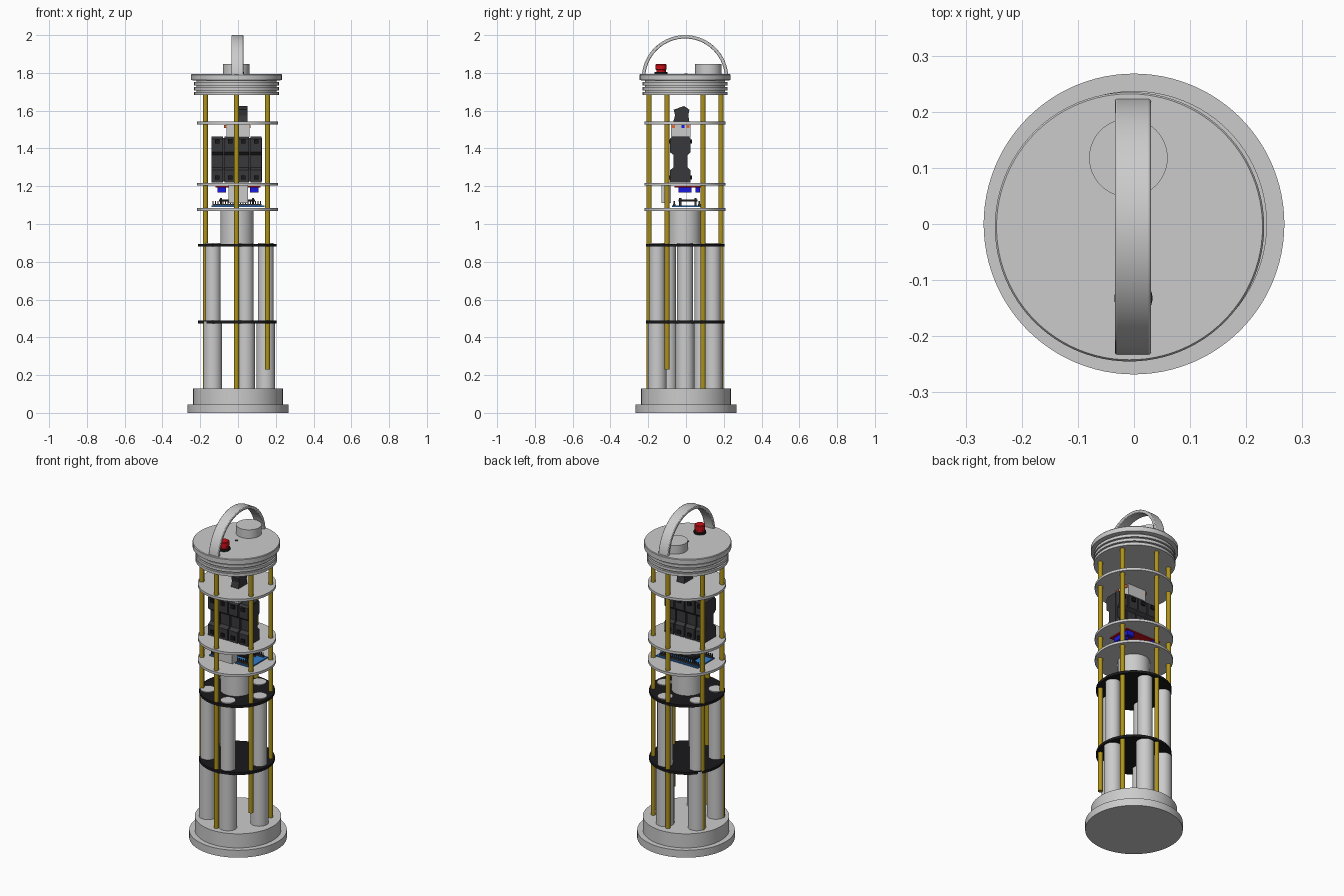
import bpy, bmesh, math
from mathutils import Vector

if "Cube" in bpy.data.objects:
    bpy.data.objects.remove(bpy.data.objects["Cube"])

CX, CY = -0.008, -0.005   # axis of the inner stack


def mat(name, r, g, b):
    m = bpy.data.materials.new(name)
    m.diffuse_color = (r, g, b, 1)
    m.use_nodes = True
    m.node_tree.nodes["Principled BSDF"].inputs["Base Color"].default_value = m.diffuse_color
    return m


BRASS = mat("brass", 0.42, 0.29, 0.01)
BLACK = mat("black", 0.01, 0.01, 0.012)
DARK = mat("dark_grey", 0.04, 0.04, 0.045)
RED = mat("red", 0.6, 0.005, 0.01)
BLUE = mat("blue", 0.01, 0.01, 0.75)
BOARD = mat("board_blue", 0.03, 0.2, 0.6)
ORANGE = mat("orange", 0.8, 0.15, 0.03)
WHITE = mat("white", 0.75, 0.75, 0.75)


def make(name, bm, m=None, smooth=True):
    bmesh.ops.recalc_face_normals(bm, faces=bm.faces)
    me = bpy.data.meshes.new(name)
    bm.to_mesh(me)
    bm.free()
    ob = bpy.data.objects.new(name, me)
    bpy.context.collection.objects.link(ob)
    if m:
        me.materials.append(m)
    if smooth:
        bpy.context.view_layer.objects.active = ob
        ob.select_set(True)
        bpy.ops.object.shade_smooth_by_angle(angle=math.radians(35))
        ob.select_set(False)
    return ob


def lathe(name, profile, x=CX, y=CY, m=None, n=64):
    """Stack of (radius, z) rings, capped at both ends."""
    bm = bmesh.new()
    rings = [[bm.verts.new((x + r * math.cos(2 * math.pi * i / n),
                            y + r * math.sin(2 * math.pi * i / n), z))
              for i in range(n)] for r, z in profile]
    for a, b in zip(rings, rings[1:]):
        for i in range(n):
            j = (i + 1) % n
            bm.faces.new((a[i], a[j], b[j], b[i]))
    bm.faces.new(rings[0])
    bm.faces.new(rings[-1])
    return make(name, bm, m)


def cyl(name, r, z0, z1, x=CX, y=CY, m=None, n=64):
    return lathe(name, [(r, z0), (r, z1)], x, y, m, n)


def box(name, x0, x1, y0, y1, z0, z1, m=None):
    return extrude_x(name, [(y0, z0), (y1, z0), (y1, z1), (y0, z1)], x0, x1, m, False)


def extrude_x(name, pts, x0, x1, m=None, smooth=False):
    """Extrude a (y, z) outline along x."""
    bm = bmesh.new()
    f = bm.faces.new([bm.verts.new((x0, y, z)) for y, z in pts])
    new = bmesh.ops.extrude_face_region(bm, geom=[f])["geom"]
    vs = [v for v in new if isinstance(v, bmesh.types.BMVert)]
    bmesh.ops.translate(bm, verts=vs, vec=Vector((x1 - x0, 0, 0)))
    return make(name, bm, m, smooth)


# Base with flange
lathe("base", [(0.268, 0), (0.268, 0.045), (0.237, 0.045), (0.237, 0.13)], 0, 0, n=96)

# Top cap with seal grooves
prof = []
for z in (1.682, 1.708, 1.734):
    prof += [(0.224, z), (0.224, z + 0.017), (0.212, z + 0.017), (0.212, z + 0.026)]
prof += [(0.228, 1.76), (0.24, 1.762), (0.24, 1.79), (0.237, 1.794)]
lathe("top_cap", prof, n=96)
cyl("cap_vent", 0.008, 1.79, 1.797, -0.01, 0.0, DARK, 16)

# Carrying handle
N = 40
zc, ro, ri = 1.771, 0.229, 0.211
arc = [(CY + r * math.cos(a), zc + r * math.sin(a))
       for r, rng in ((ro, range(N + 1)), (ri, range(N, -1, -1)))
       for a in [math.pi * i / N for i in rng]]
handle = extrude_x("handle", arc, -0.034, 0.03, None, True)
bev = handle.modifiers.new("bevel", 'BEVEL')
bev.width = 0.004
bev.segments = 2
bev.limit_method = 'ANGLE'
bev.angle_limit = math.radians(50)

# Round connector and push button on the cap
cyl("cap_connector", 0.07, 1.79, 1.846, -0.01, 0.118, n=48)
cyl("button_collar", 0.034, 1.79, 1.806, -0.001, -0.132, BLACK, 32)
lathe("button", [(0.025, 1.806), (0.025, 1.815), (0.029, 1.818), (0.029, 1.843),
                 (0.025, 1.847)], -0.001, -0.132, RED, 32)

# Six threaded rods, one shorter
for k in range(6):
    a = math.radians(30 + 60 * k)
    cyl(f"rod_{k + 1}", 0.0135, 0.23 if k == 5 else 0.13, 1.685,
        CX + 0.19 * math.cos(a), CY + 0.19 * math.sin(a), BRASS, 20)

# Five battery columns, wider below the lower holder
for k in range(5):
    a = math.radians(72 * k)
    x, y = CX + 0.155 * math.cos(a), CY + 0.155 * math.sin(a)
    lathe(f"battery_column_{k + 1}", [(0.05, 0.13), (0.05, 0.485), (0.042, 0.485),
                                      (0.042, 0.9)], x, y, n=40)

# Battery holder plates and grey shelves
for name, z in (("lower_holder", 0.473), ("upper_holder", 0.88)):
    cyl(name, 0.208, z, z + 0.015, -0.003, CY, BLACK)
for name, z in (("lower_shelf", 1.07), ("middle_shelf", 1.203), ("upper_shelf", 1.527)):
    cyl(name, 0.215, z, z + 0.015, -0.003, CY)

# Central sensor can
cyl("sensor_can", 0.088, 0.895, 1.07, -0.005, -0.008)

# Control board with pin rows on the lower shelf
box("control_board", -0.14, 0.14, -0.075, 0.085, 1.09, 1.097, BOARD)
for sy in (-0.062, 0.07):
    box("pin_strip", -0.135, 0.125, sy - 0.006, sy + 0.006, 1.097, 1.107, DARK)
    for i in range(20):
        x = -0.132 + i * 0.0132
        box("pin", x - 0.0025, x + 0.0025, sy - 0.003, sy + 0.003, 1.107, 1.122, DARK)
box("board_chip", -0.1, 0.09, -0.04, 0.06, 1.118, 1.13, BLACK)
for sx in (-0.09, 0.08):
    for sy in (-0.03, 0.05):
        cyl("board_post", 0.006, 1.097, 1.137, sx, sy, DARK, 12)

# Relay board hanging under the middle shelf
box("relay_board", -0.12, 0.12, -0.06, 0.08, 1.194, 1.2, RED)
for x0 in (-0.108, 0.064):
    box("terminal", x0, x0 + 0.044, -0.04, 0.03, 1.166, 1.194, BLUE)
    box("small_terminal", x0, x0 + 0.044, 0.05, 0.075, 1.166, 1.194, BLUE)
    box("terminal_label", x0, x0 + 0.044, -0.025, 0.02, 1.18, 1.195, WHITE)
box("transformer", -0.05, 0.052, -0.13, -0.08, 1.11, 1.203)

# Rail-mounted modules with a waisted side profile
outline = [(-0.085, 1.22), (0.025, 1.22), (0.025, 1.285), (0.008, 1.3), (0.008, 1.365),
           (0.025, 1.38), (0.025, 1.455), (0.015, 1.462), (-0.075, 1.462),
           (-0.085, 1.45), (-0.085, 1.38), (-0.065, 1.365), (-0.065, 1.3), (-0.085, 1.285)]
for i in range(4):
    x = -0.14 + i * 0.0685
    extrude_x(f"module_{i + 1}", outline, x, x + 0.06, DARK)
    for z in (1.235, 1.425):
        box("module_clip", x + 0.018, x + 0.042, -0.093, 0.033, z, z + 0.022, BLACK)
box("module_rail", -0.138, 0.128, -0.05, -0.005, 1.225, 1.455, DARK)

# Terminal block and tall module through the upper shelf
box("terminal_block", -0.06, 0.06, -0.08, 0.025, 1.46, 1.53)
for k, (m, y) in enumerate(((ORANGE, -0.065), (WHITE, -0.04), (BLUE, -0.015), (ORANGE, 0.01))):
    box(f"block_tab_{k + 1}", -0.075, 0.066, y - 0.008, y + 0.008, 1.508, 1.524, m)
extrude_x("tall_module", [(-0.07, 1.53), (0.02, 1.53), (0.012, 1.575), (0.018, 1.605),
                          (-0.01, 1.625), (-0.065, 1.605), (-0.058, 1.575)], 0, 0.05, DARK)
